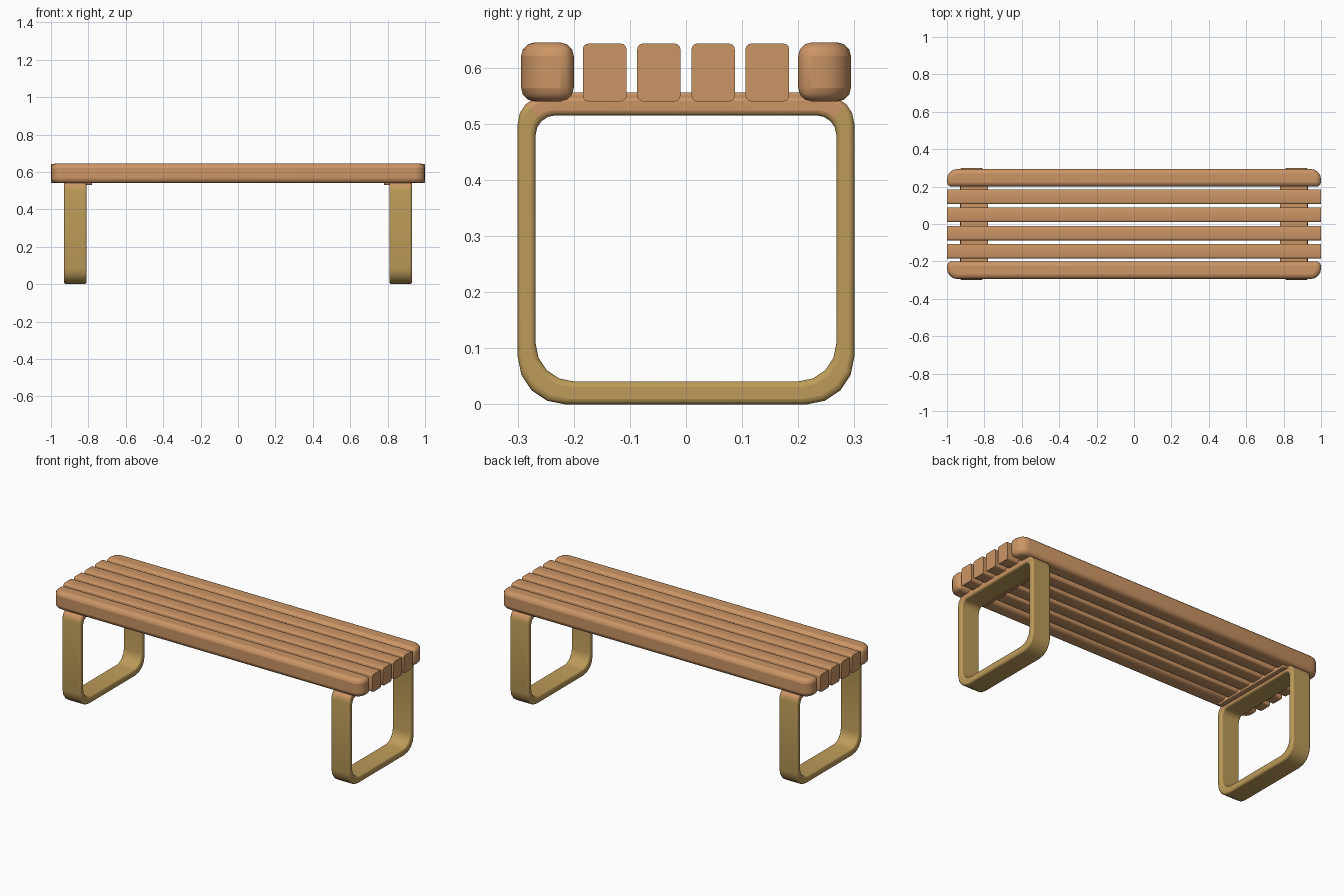
import bpy, bmesh, math

cube = bpy.data.objects.get("Cube")
if cube:
    bpy.data.objects.remove(cube)


def material(name, color):
    m = bpy.data.materials.new(name)
    m.use_nodes = True
    m.diffuse_color = color
    m.node_tree.nodes["Principled BSDF"].inputs["Base Color"].default_value = color
    return m


wood = material("warm wood", (0.60, 0.30, 0.13, 1))
brass = material("golden frame", (0.51, 0.33, 0.10, 1))


def finish(bm, name, mats, width, segments):
    """Turn a bmesh into a softly bevelled, smooth-shaded object."""
    bmesh.ops.recalc_face_normals(bm, faces=bm.faces[:])
    mesh = bpy.data.meshes.new(name)
    bm.to_mesh(mesh)
    bm.free()
    for m in mats:
        mesh.materials.append(m)
    ob = bpy.data.objects.new(name, mesh)
    bpy.context.collection.objects.link(ob)
    if width:
        mod = ob.modifiers.new("Soft edges", "BEVEL")
        mod.width, mod.segments = width, segments
        mod.limit_method = "ANGLE"
        mod.angle_limit = math.radians(35)
    bpy.ops.object.select_all(action="DESELECT")
    ob.select_set(True)
    bpy.context.view_layer.objects.active = ob
    bpy.ops.object.shade_smooth_by_angle(angle=math.radians(35))
    return ob


def box(x0, x1, y0, y1, z0, z1):
    bm = bmesh.new()
    bmesh.ops.create_cube(bm, size=1)
    for v in bm.verts:
        v.co.x = x1 if v.co.x > 0 else x0
        v.co.y = y1 if v.co.y > 0 else y0
        v.co.z = z1 if v.co.z > 0 else z0
    return bm


def along(edge, axis):
    d = edge.verts[1].co - edge.verts[0].co
    return abs(d[axis]) > 0.99 * d.length


def bevel(bm, edges, width, segments):
    bmesh.ops.bevel(bm, geom=edges, offset=width, segments=segments,
                    profile=0.5, affect="EDGES")


# Seat slats: square-ended inner ones, rounded outer ones
for side, label in ((-1, "front"), (1, "back")):
    for i, (near, far) in enumerate(((0.01, 0.087), (0.106, 0.184))):
        y0, y1 = sorted((side * near, side * far))
        bm = box(-1, 1, y0, y1, 0.54, 0.643)
        bevel(bm, [e for e in bm.edges if along(e, 0)], 0.01, 3)
        finish(bm, f"{label}_inner_slat_{i + 1}", [wood], 0, 0)
    y0, y1 = sorted((side * 0.2, side * 0.294))
    bm = box(-1, 1, y0, y1, 0.54, 0.645)
    corners = [e for e in bm.edges
               if along(e, 2) and abs(e.verts[0].co.y) > 0.25]
    bevel(bm, corners, 0.055, 4)
    finish(bm, f"{label}_outer_slat", [wood], 0.024, 3)


def rounded_loop(half, z0, z1, r_low, r_high, steps=4):
    """Rounded rectangle in the y-z plane, starting at the lower right."""
    pts = []
    for quarter, (sy, top) in enumerate(((1, 0), (1, 1), (-1, 1), (-1, 0))):
        r = r_high if top else r_low
        cy = sy * (half - r)
        cz = z1 - r if top else z0 + r
        for k in range(steps + 1):
            a = math.radians(-90 + 90 * (quarter + k / steps))
            pts.append((cy + r * math.cos(a), cz + r * math.sin(a)))
    return pts


outer = rounded_loop(0.3, 0, 0.55, 0.085, 0.05)
inner = rounded_loop(0.268, 0.041, 0.515, 0.068, 0.035)

for side, label in ((-1, "right"), (1, "left")):
    # Closed leg frame
    bm = bmesh.new()
    rings = []
    for x, loop in ((0.81, outer), (0.93, outer), (0.93, inner), (0.81, inner)):
        rings.append([bm.verts.new((side * x, y, z)) for y, z in loop])
    n = len(outer)
    for r in range(4):
        a, b = rings[r], rings[(r + 1) % 4]
        for i in range(n):
            j = (i + 1) % n
            f = bm.faces.new((a[i], a[j], b[j], b[i]))
            # Sides and top of the upper rail match the slats
            f.material_index = int(f.calc_center_median().z > 0.52)
    finish(bm, f"{label}_leg_frame", [brass, wood], 0.01, 3)
    # Crosswise support under the slats
    x0, x1 = sorted((side * 0.78, side * 0.928))
    finish(box(x0, x1, -0.262, 0.262, 0.53, 0.556),
           f"{label}_slat_support", [wood], 0.005, 2)
